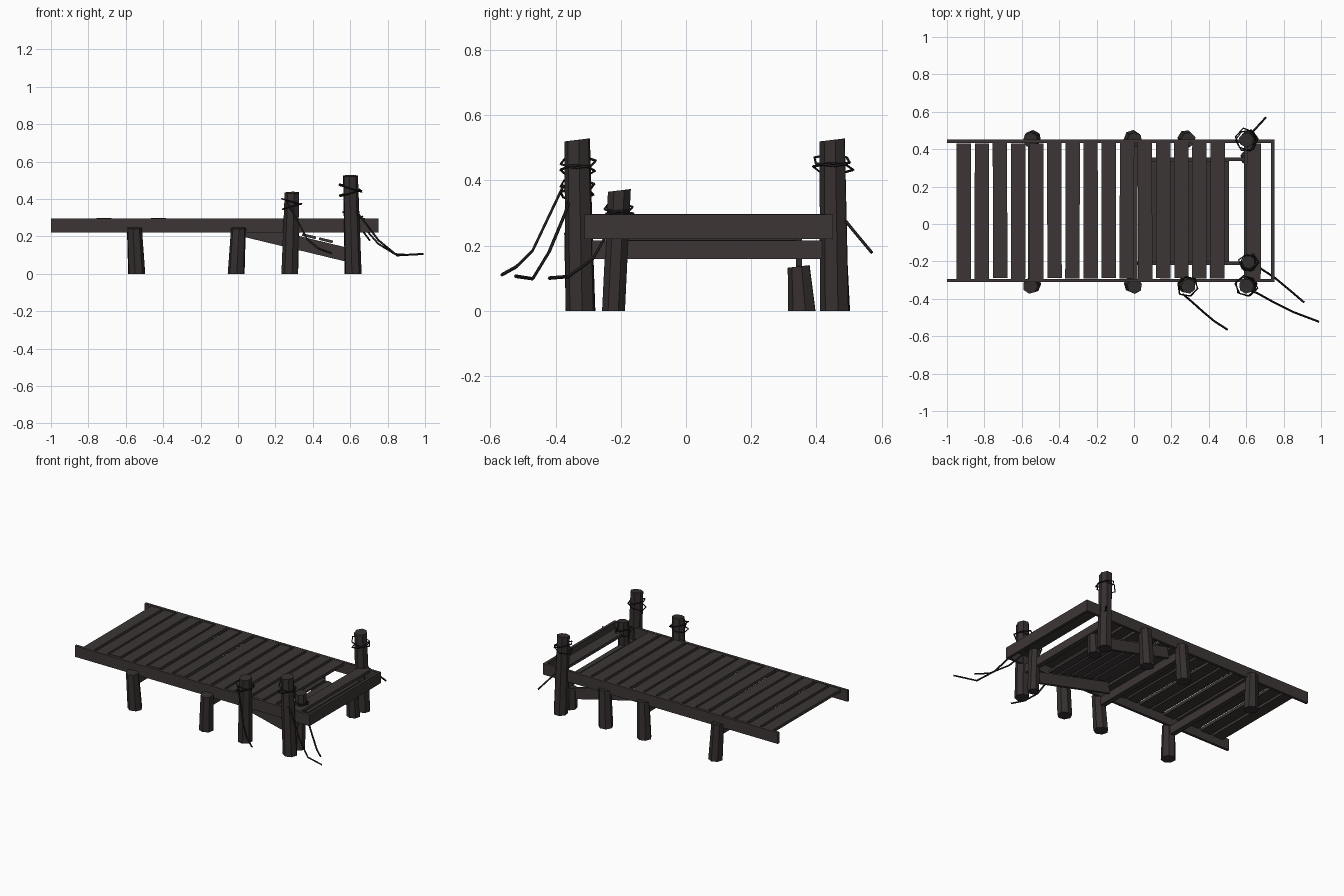
import bpy, math, random
from mathutils import Vector, Matrix

random.seed(4)
old = bpy.data.objects.get("Cube")
if old:
    bpy.data.objects.remove(old)


def material(name, rgb):
    m = bpy.data.materials.new(name)
    m.use_nodes = True
    m.diffuse_color = (*rgb, 1)
    m.node_tree.nodes["Principled BSDF"].inputs["Base Color"].default_value = (*rgb, 1)
    return m


WOOD = material("weathered wood", (0.046, 0.037, 0.036))
POST = material("dark post wood", (0.036, 0.029, 0.028))
ROPE = material("black rope", (0.014, 0.012, 0.012))


def make(name, verts, faces, mat):
    mesh = bpy.data.meshes.new(name)
    mesh.from_pydata(verts, [], faces)
    mesh.materials.append(mat)
    ob = bpy.data.objects.new(name, mesh)
    bpy.context.collection.objects.link(ob)
    return ob


def board(name, centre, size, tilt=0.0, yaw=0.0):
    """Box with optional tilt about y and yaw about z."""
    turn = Matrix.Rotation(yaw, 3, "Z") @ Matrix.Rotation(tilt, 3, "Y")
    half = Vector(size) / 2
    verts = [Vector(centre) + turn @ Vector((half.x * a, half.y * b, half.z * c))
             for a in (-1, 1) for b in (-1, 1) for c in (-1, 1)]
    faces = [(0, 1, 3, 2), (4, 6, 7, 5), (0, 4, 5, 1), (2, 3, 7, 6), (0, 2, 6, 4), (1, 5, 7, 3)]
    return make(name, verts, faces, WOOD)


def post(name, x, y, height, lean_x=0.0, lean_y=0.0, radius=0.046, taper=0.88, sides=7):
    """Leaning, tapered log with a slightly sloping top."""
    start = random.uniform(0, 1)
    verts = []
    for level in (0, 1):
        for i in range(sides):
            a = start + math.tau * i / sides
            r = radius * (taper if level else 1)
            dx, dy = r * math.cos(a), r * math.sin(a)
            verts.append((x + dx + lean_x * level, y + dy + lean_y * level,
                          level * (height - 0.006 + 0.12 * dy)))
    faces = [tuple(reversed(range(sides))), tuple(range(sides, 2 * sides))]
    faces += [(i, (i + 1) % sides, sides + (i + 1) % sides, sides + i) for i in range(sides)]
    return make(name, verts, faces, POST)


def rope(name, points, cyclic=False, radius=0.0055):
    curve = bpy.data.curves.new(name, "CURVE")
    curve.dimensions = "3D"
    curve.bevel_depth = radius
    curve.bevel_resolution = 0
    curve.use_fill_caps = True
    line = curve.splines.new("POLY")
    line.points.add(len(points) - 1)
    for p, co in zip(line.points, points):
        p.co = (*co, 1)
    line.use_cyclic_u = cyclic
    curve.materials.append(ROPE)
    ob = bpy.data.objects.new(name, curve)
    bpy.context.collection.objects.link(ob)


def wrap(name, x, y, z, radius=0.054, slope=0.3):
    """Two crooked turns of rope round a post."""
    for turn in range(2):
        a0 = random.uniform(0, math.tau)
        ring = []
        for i in range(6):
            a = a0 + math.tau * i / 6
            r = radius * random.uniform(0.92, 1.2)
            dx, dy = r * math.cos(a), r * math.sin(a)
            ring.append((x + dx, y + dy, z - 0.025 * turn + slope * (dx if turn else -dx)))
        rope(f"{name}_{turn + 1}", ring, True, 0.004)


FRONT, BACK = -0.302, 0.442
MID = (FRONT + BACK) / 2

# Frame of the deck
for side, y in (("front", FRONT), ("back", BACK)):
    board(f"{side}_rail", (-0.125, y, 0.258), (1.75, 0.018, 0.075))
board("end_rail", (0.742, MID, 0.258), (0.018, 0.762, 0.075))

# Deck planks, one missing near the end
for i in range(17):
    if i != 15:
        board(f"deck_plank_{i + 1}", (-0.91 + 0.0969 * i, MID + random.uniform(-0.004, 0.004),
                                      0.284 + random.uniform(-0.002, 0.004)),
              (0.077, 0.726, 0.02), yaw=random.uniform(-0.004, 0.004))

# Cross beams
for name, x in (("outer", -0.55), ("middle", 0.0), ("end", 0.605)):
    board(f"{name}_cross_beam", (x, 0.068, 0.187), (0.035, 0.835, 0.056))

# Sloping ramp below the deck
SLOPE = math.atan(0.242)
for side, y in (("front", -0.21), ("back", 0.347)):
    board(f"{side}_ramp_stringer", (0.305, y, 0.169), (0.57, 0.018, 0.074), SLOPE)
for i, x in enumerate((0.11, 0.2, 0.29, 0.38, 0.47)):
    board(f"ramp_plank_{i + 1}", (x, 0.068, 0.219 - 0.242 * (x - 0.305)),
          (0.075, 0.54, 0.014), SLOPE)

# Posts on both sides of the deck
for x, lean, front_h, back_h in ((-0.542, -0.012, 0.25, 0.25), (-0.009, 0.012, 0.25, 0.25),
                                 (0.278, 0.012, 0.44, 0.25), (0.615, -0.014, 0.53, 0.53)):
    post("front_post", x, -0.323, front_h, lean, -0.01)
    post("back_post", x, 0.457, back_h, lean, -0.007)
post("inner_front_post", 0.612, -0.222, 0.375, 0.0, 0.018, 0.036, 1.0)
post("inner_back_post", 0.612, 0.357, 0.142, 0.0, -0.01, 0.044, 0.8)

# Rope bindings
wrap("front_end_binding", 0.602, -0.332, 0.455)
wrap("back_end_binding", 0.602, 0.451, 0.462)
wrap("front_side_binding", 0.288, -0.332, 0.385)
wrap("inner_binding", 0.612, -0.206, 0.315, 0.046)

# Loose hanging ropes
rope("side_hanging_rope", [(0.262, -0.375, 0.385), (0.32, -0.425, 0.28), (0.37, -0.47, 0.185),
                           (0.43, -0.52, 0.135), (0.5, -0.565, 0.11)])
rope("end_hanging_rope", [(0.59, -0.345, 0.38), (0.66, -0.37, 0.3), (0.75, -0.42, 0.18),
                          (0.85, -0.47, 0.098), (0.99, -0.523, 0.106)])
rope("inner_hanging_rope", [(0.635, -0.2, 0.31), (0.68, -0.24, 0.24), (0.75, -0.285, 0.16),
                            (0.84, -0.36, 0.105), (0.91, -0.42, 0.1)])
rope("back_hanging_rope", [(0.61, 0.47, 0.3), (0.65, 0.51, 0.25), (0.705, 0.57, 0.178)])
